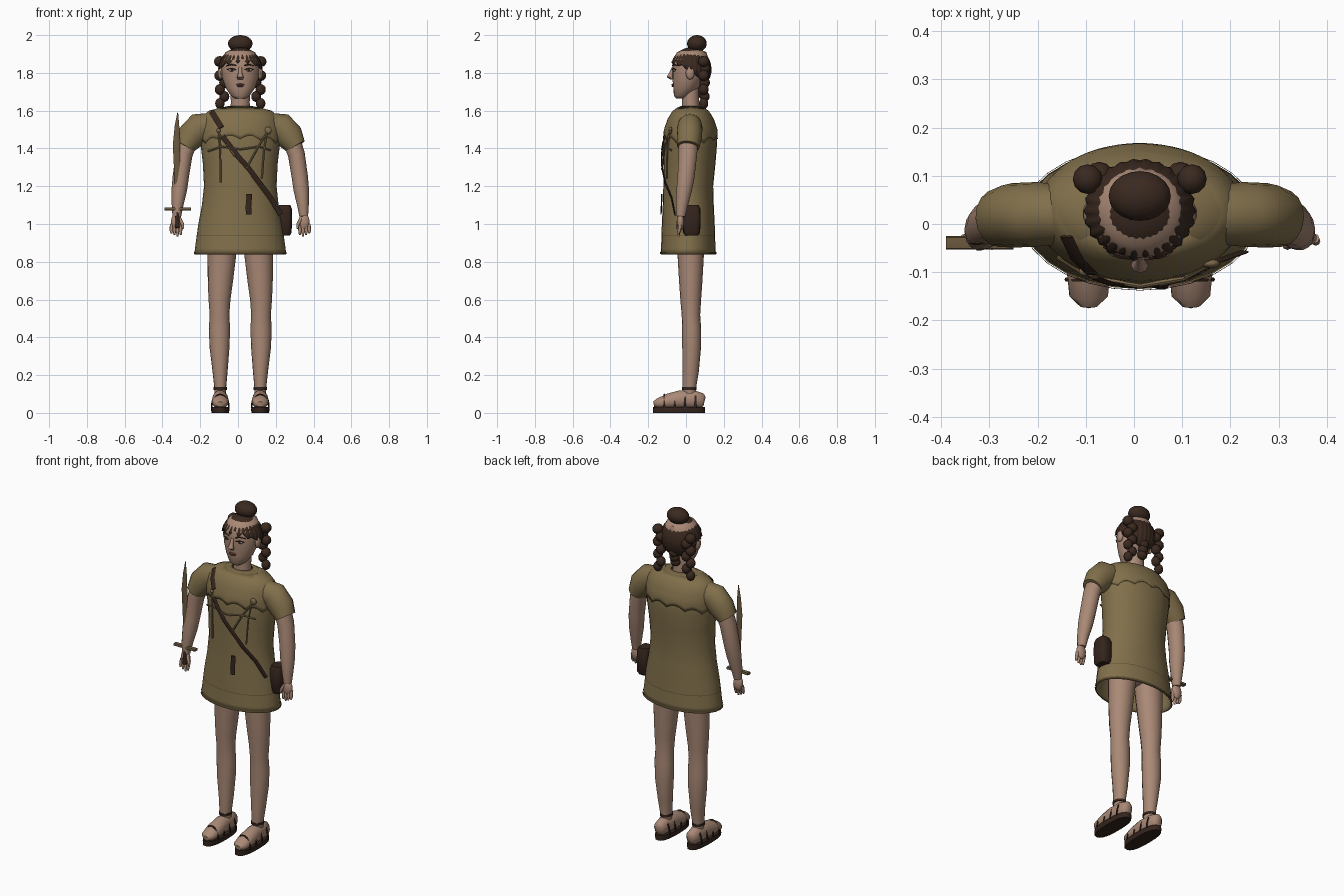
import bpy, bmesh, math
from mathutils import Vector, Matrix

if "Cube" in bpy.data.objects:
    bpy.data.objects.remove(bpy.data.objects["Cube"])

CENTRE_X = 0.012


def material(name, rgb):
    m = bpy.data.materials.new(name)
    m.use_nodes = True
    m.diffuse_color = (*rgb, 1)
    m.node_tree.nodes["Principled BSDF"].inputs["Base Color"].default_value = (*rgb, 1)
    return m


SKIN = material("skin", (0.40, 0.25, 0.18))
HIDE = material("tan hide", (0.22, 0.16, 0.07))
TRIM = material("dark hide trim", (0.10, 0.07, 0.03))
HAIR = material("dark brown hair", (0.042, 0.022, 0.014))
LEATHER = material("dark leather", (0.035, 0.018, 0.012))
BLADE = material("dull bronze", (0.15, 0.10, 0.05))
CORD = material("cord", (0.20, 0.14, 0.07))
WHITE = material("eye white", (0.45, 0.38, 0.32))
LIPS = material("lips", (0.16, 0.07, 0.055))


def finish(name, bm, mat, angle=50):
    bmesh.ops.recalc_face_normals(bm, faces=bm.faces)
    me = bpy.data.meshes.new(name)
    bm.to_mesh(me)
    bm.free()
    me.materials.append(mat)
    me.shade_smooth()
    me.set_sharp_from_angle(angle=math.radians(angle))
    ob = bpy.data.objects.new(name, me)
    ob.location.x = CENTRE_X
    bpy.context.collection.objects.link(ob)
    return ob


def loft(name, rings, mat, n=14, flat=False, cap=True, power=1.0):
    """Skin rings (x, y, z, rx, ry) set across the path, or level when flat."""
    bm = bmesh.new()
    loops = []
    for i, (x, y, z, rx, ry) in enumerate(rings):
        a, b = rings[max(i - 1, 0)], rings[min(i + 1, len(rings) - 1)]
        t = Vector((0, 0, 1)) if flat else (Vector(b[:3]) - Vector(a[:3])).normalized()
        ref = Vector((0, 1, 0)) if abs(t.y) < 0.8 else Vector((0, 0, 1))
        v = (ref - t * ref.dot(t)).normalized()
        u = v.cross(t)
        loop = []
        for k in range(n):
            c, s = math.cos(math.tau * k / n), math.sin(math.tau * k / n)
            c, s = (math.copysign(abs(w) ** power, w) for w in (c, s))
            loop.append(bm.verts.new(Vector((x, y, z)) + u * rx * c + v * ry * s))
        loops.append(loop)
    for p, q in zip(loops, loops[1:]):
        for k in range(n):
            bm.faces.new((p[k], p[(k + 1) % n], q[(k + 1) % n], q[k]))
    if cap:
        bm.faces.new(loops[0])
        bm.faces.new(loops[-1])
    return finish(name, bm, mat)


def blobs(name, parts, mat, seg=14):
    """Ellipsoids given as (location, radii)."""
    bm = bmesh.new()
    for loc, size in parts:
        mx = Matrix.Translation(loc) @ Matrix.Diagonal((*size, 1))
        bmesh.ops.create_uvsphere(bm, u_segments=seg, v_segments=seg * 2 // 3, radius=1, matrix=mx)
    return finish(name, bm, mat)


def shell(name, f, nu, nv, mat, thick):
    """Closed sheet around z; f(angle, v) gives a point."""
    bm = bmesh.new()
    g = [[bm.verts.new(f(math.tau * i / nu, j / nv)) for i in range(nu)] for j in range(nv + 1)]
    for j in range(nv):
        for i in range(nu):
            k = (i + 1) % nu
            bm.faces.new((g[j][i], g[j][k], g[j + 1][k], g[j + 1][i]))
    ob = finish(name, bm, mat)
    ob.modifiers.new("thickness", "SOLIDIFY").thickness = thick
    return ob


# Tunic: height, depth centre, half width, half depth
TUNIC = [(.84, .012, .243, .147), (.87, .012, .24, .144), (1, .012, .222, .14), (1.1, .012, .203, .135),
         (1.2, .012, .192, .132), (1.32, .018, .198, .138), (1.42, .022, .21, .142), (1.5, .025, .212, .137),
         (1.56, .025, .2, .116), (1.6, .025, .165, .09), (1.615, .025, .11, .07), (1.625, .025, .06, .05)]


def section(z):
    for a, b in zip(TUNIC, TUNIC[1:]):
        if z <= b[0]:
            f = max(0, (z - a[0]) / (b[0] - a[0]))
            return [p + (q - p) * f for p, q in zip(a[1:], b[1:])]
    return TUNIC[-1][1:]


def front(x, z, gap):
    cy, rx, ry = section(z)
    return cy - ry * math.sqrt(1 - min(abs(x) / rx, .9) ** 2) - gap


def on_front(name, pts, mat, w, t=.004, gap=.01, n=6):
    return loft(name, [(x, front(x, z, gap), z, w, t) for x, z in pts], mat, n)


tunic = loft("tunic", [(0, c, z, rx, ry) for z, c, rx, ry in TUNIC], HIDE, 28, True, False)
tunic.modifiers.new("thickness", "SOLIDIFY").thickness = .006


def yoke_point(a, v):
    edge = 1.45 + .022 * abs(math.sin(a * 6)) - .03 * math.cos(a) ** 2
    z = 1.618 + (edge - 1.618) * v
    cy, rx, ry = section(z)
    return (math.cos(a) * (rx + .004), cy + math.sin(a) * (ry + .005), z)


shell("shoulder_yoke", yoke_point, 60, 8, HIDE, .003)
for name, z, h, grow in (("hem_trim", .846, .006, .003), ("hem_stitch", .94, .0015, .001)):
    loft(name, [(0, c, k, rx + grow, ry + grow) for k in (z - h, z + h) for c, rx, ry in [section(k)]],
         TRIM, 28, True, False)

# Neck and head
loft("neck", [(0, .025, 1.57, .055, .05), (0, .024, 1.64, .05, .045), (0, .022, 1.74, .052, .047)], SKIN)
loft("head", [(0, -.028, 1.664, .028, .025), (0, -.019, 1.68, .05, .045), (0, 0, 1.72, .078, .067),
              (0, .012, 1.77, .095, .084), (0, .02, 1.82, .102, .092), (0, .025, 1.87, .1, .095),
              (0, .03, 1.91, .078, .078), (0, .03, 1.93, .03, .03)], SKIN, 20, True)
loft("nose", [(0, -.066, 1.83, .009, .008), (0, -.078, 1.80, .01, .012), (0, -.086, 1.778, .018, .016),
              (0, -.074, 1.765, .014, .01)], SKIN, 8, True)
blobs("lips", [((0, -.069, 1.738), (.024, .008, .005)), ((0, -.069, 1.73), (.02, .008, .005))], LIPS, 10)
for s, side in ((1, "left"), (-1, "right")):
    blobs(side + "_ear", [((s * .105, .022, 1.8), (.014, .024, .036))], SKIN, 10)
    blobs(side + "_eye", [((s * .045, -.061, 1.815), (.019, .008, .008))], WHITE, 10)
    blobs(side + "_iris", [((s * .045, -.067, 1.815), (.007, .004, .007))], HAIR, 8)
    loft(side + "_eyelid", [(s * .024, -.071, 1.817, .003, .003), (s * .045, -.068, 1.824, .003, .004),
                            (s * .068, -.055, 1.817, .003, .003)], HAIR, 6)
    loft(side + "_brow", [(s * .02, -.071, 1.838, .003, .004), (s * .045, -.065, 1.845, .004, .004),
                          (s * .075, -.047, 1.837, .002, .003)], HAIR, 6)


# Hair: ridged cap with a jagged fringe, topknot and braids
def hair_point(a, v):
    f = -math.sin(a)
    edge = 1.81 + (.055 if f > 0 else .085) * f
    edge += .012 * math.cos(a * 13) * max(f, 0)
    polar = .12 + v * (math.acos((edge - 1.82) / .115) - .12)
    r = math.sin(polar) * (1 + .03 * math.cos(a * 26) * v)
    return (.114 * r * math.cos(a), .027 + .107 * r * math.sin(a), 1.82 + .115 * math.cos(polar))


shell("hair_cap", hair_point, 104, 12, HAIR, .008)
blobs("topknot", [((0, .058, 1.955), (.065, .052, .045))], HAIR, 20)
for s, side in ((1, "left"), (-1, "right")):
    blobs(side + "_braid", [((s * (.096 + .012 * (-1) ** i), .093 + .006 * (i % 2), 1.86 - i * .037),
                             (.031 - .001 * i, .031 - .001 * i, .029)) for i in range(7)], HAIR, 12)
blobs("nape_lock", [((0, .1 - .008 * i, 1.75 - .03 * i), (.03, .025, .026)) for i in range(3)], HAIR, 10)

# Limbs, hands and sandals, built once per side
LEG = [(.106, .02, .08, .03, .034), (.106, .017, .13, .031, .036), (.107, .025, .22, .04, .043),
       (.11, .03, .35, .053, .05), (.11, .03, .45, .056, .05), (.11, .026, .52, .052, .049),
       (.11, .025, .6, .058, .055), (.105, .025, .7, .067, .062), (.097, .025, .84, .076, .07),
       (.088, .025, 1, .085, .08)]
ARM = [(.25, .015, 1.5, .05, .055), (.297, .01, 1.37, .045, .05), (.315, 0, 1.25, .043, .046),
       (.323, -.01, 1.18, .041, .042), (.332, -.022, 1.1, .031, .033), (.336, -.028, 1.04, .023, .024)]
SLEEVE = [(.14, .02, 1.53, .06, .06), (.215, .02, 1.51, .08, .067), (.262, .018, 1.462, .075, .067),
          (.295, .012, 1.41, .054, .06)]
FOOT = [(.106, -.171, .046, .018, .014), (.106, -.15, .05, .04, .027), (.106, -.09, .062, .046, .042),
        (.106, -.03, .071, .042, .05), (.106, .04, .071, .038, .05), (.106, .085, .063, .033, .042),
        (.106, .098, .06, .018, .025)]
blobs("hips", [((0, .022, .98), (.17, .09, .08))], SKIN)
for s, side in ((1, "left"), (-1, "right")):
    def flip(rings):
        return [(s * r[0], *r[1:]) for r in rings]

    loft(side + "_leg", flip(LEG), SKIN, 16, True)
    loft(side + "_foot", flip(FOOT), SKIN, 14)
    loft(side + "_sole", flip([(.106, -.037, z, r, .138) for z, r in ((0, .045), (.014, .049), (.03, .047))]),
         LEATHER, 20, True, True, .8)
    loft(side + "_ankle_strap", flip([(.106, .017, z, .035, .04) for z in (.122, .136)]), LEATHER, 14, True)
    for i, (y, h) in enumerate(((-.115, .073), (-.06, .085), (-.005, .093), (.05, .093))):
        ends = [math.pi * k / 12 for k in range(13)]
        low = ends if i in (0, 2) else ends[:4]
        halves = [low] if low is ends else [ends[:4], ends[-4:]]
        for j, arc in enumerate(halves):
            loft(f"{side}_sandal_strap_{i}_{j}",
                 [(s * .106 + .046 * math.cos(a), y, .025 + h * math.sin(a), .004, .005) for a in arc],
                 LEATHER, 6)
    loft(side + "_arm", flip(ARM), SKIN, 14)
    loft(side + "_sleeve", flip(SLEEVE), HIDE, 16)
    blobs(side + "_palm", [((s * .338, -.029, 1.01), (.03, .019, .045))], SKIN)
    for i in range(4):
        x = .314 + .0165 * i
        drop = .935 + .008 * abs(i - 1)
        loft(f"{side}_finger_{i}", flip([(x, -.03, 1.0, .009, .01), (x + .002, -.036, .965, .009, .009),
                                         (x + .001, -.04, drop, .005, .005)]), SKIN, 8)
    loft(side + "_thumb", flip([(.322, -.036, 1.03, .009, .009), (.306, -.045, 1.0, .009, .009),
                                (.302, -.047, .975, .005, .005)]), SKIN, 8)

# Shoulder strap, pouch and belt tassel
on_front("strap_upper", [(-.152, 1.595), (-.13, 1.56), (-.1, 1.51)], LEATHER, .016)
on_front("strap_lower", [(-.095, 1.465), (-.06, 1.42), (-.01, 1.355), (.04, 1.3), (.1, 1.22), (.16, 1.14),
                         (.215, 1.05)], LEATHER, .014)
loft("pouch", [(.235, .03, z, .038 * k, .046 * k) for z, k in
               ((.94, .75), (.955, .97), (1.02, 1.03), (1.08, 1), (1.1, .8))], LEATHER, 16, True, True, .6)
on_front("tassel", [(.045, 1.05), (.043, 1.09), (.046, 1.13), (.046, 1.16)], LEATHER, .015)

# Chest cords with toggles
for i, pts in enumerate((((-.115, 1.49), (-.106, 1.4), (-.105, 1.22)), ((-.115, 1.48), (-.07, 1.42), (-.03, 1.36)),
                         ((.145, 1.49), (.09, 1.4), (.03, 1.29)), ((.14, 1.48), (.125, 1.38), (.115, 1.24)),
                         ((-.17, 1.385), (-.1, 1.41), (0, 1.395), (.1, 1.41), (.16, 1.39)))):
    on_front(f"chest_cord_{i}", pts, CORD, .005, .005, .009)
blobs("toggles", [((x, front(x, z, .008), z), (r, .01, r)) for x, z, r in
                  ((.147, 1.495, .02), (-.115, 1.495, .012))], CORD, 10)

# Dagger held upright in the right hand
loft("dagger_blade", [(-.333, -.04, 1.08, .012, .004), (-.335, -.04, 1.25, .014, .004),
                      (-.338, -.04, 1.42, .019, .004), (-.335, -.04, 1.52, .012, .003),
                      (-.331, -.04, 1.59, .002, .001)], BLADE, 4)
loft("dagger_guard", [(-.402, -.039, 1.08, .008, .014), (-.262, -.039, 1.08, .008, .014)], BLADE, 8, False, True, .6)
loft("dagger_grip", [(-.333, -.045, .98, .012, .011), (-.333, -.042, 1.08, .011, .01)], LEATHER, 10)
